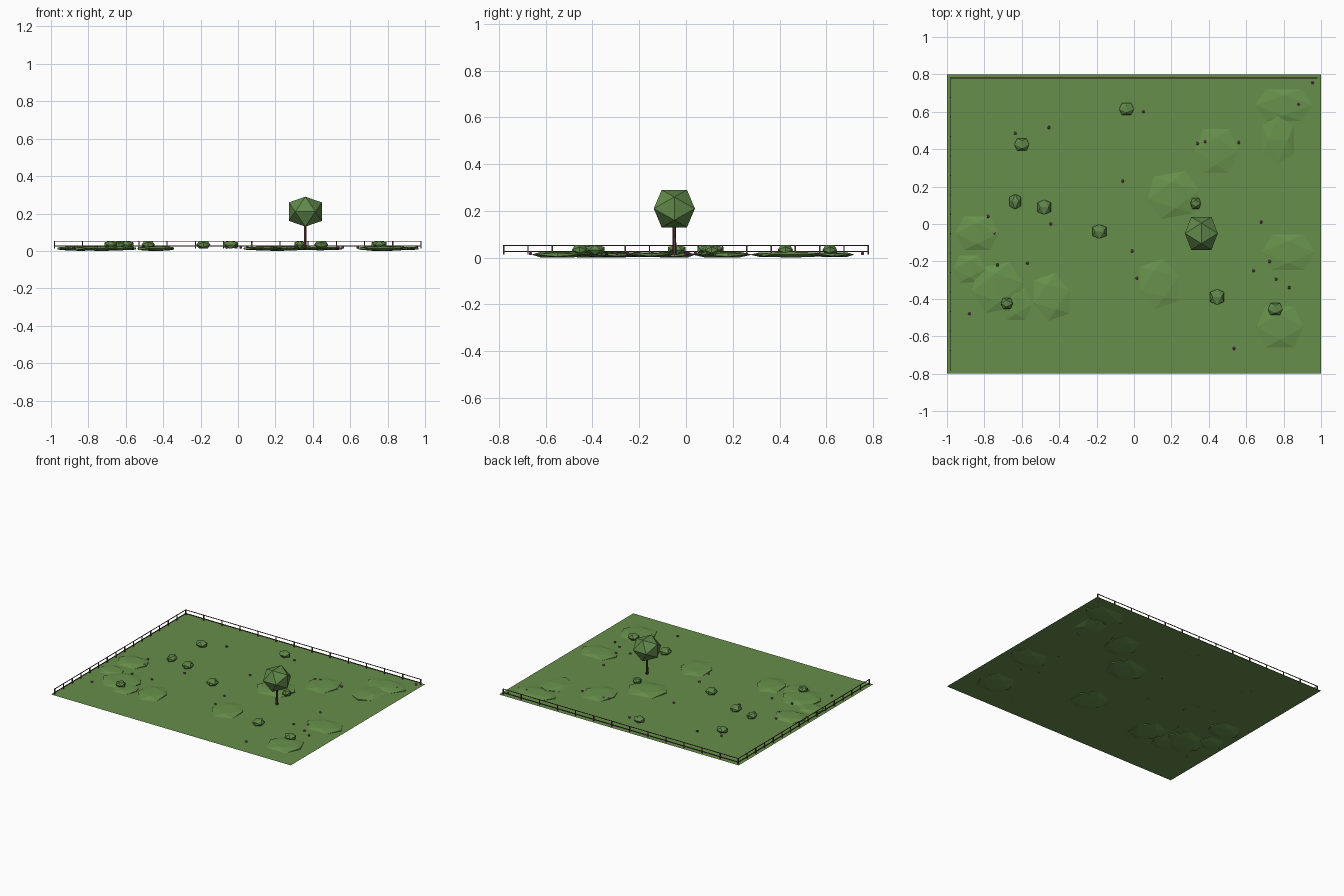
import bpy, bmesh, math
from mathutils import Matrix, Vector

if "Cube" in bpy.data.objects:
    bpy.data.objects.remove(bpy.data.objects["Cube"])

T = (1 + 5 ** 0.5) / 2
G = 0.013          # lawn level


def material(name, rgb):
    m = bpy.data.materials.new(name)
    lin = [((c / 255 + 0.055) / 1.055) ** 2.4 for c in rgb]
    m.diffuse_color = (*lin, 1)
    m.use_nodes = True
    m.node_tree.nodes["Principled BSDF"].inputs["Base Color"].default_value = m.diffuse_color
    return m


LAWN = material("lawn green", (102, 142, 74))
HILL = material("mound green", (104, 146, 76))
LEAF = material("leaf green", (96, 136, 74))
DARK = material("sprout green", (58, 92, 50))
WOOD = material("brown wood", (92, 58, 56))
PETAL = material("purple petals", (150, 72, 136))


def finish(name, bm, mat):
    me = bpy.data.meshes.new(name)
    bm.to_mesh(me)
    bm.free()
    me.materials.append(mat)
    ob = bpy.data.objects.new(name, me)
    bpy.context.collection.objects.link(ob)
    return ob


def ico(name, centre, size, mat, turn=0):
    """Flat-faced icosahedron standing on an edge; size is its full width, depth, height."""
    bm = bmesh.new()
    for a in (-1, 1):
        for b in (-1, 1):
            for v in ((0, a / T, b), (a / T, b, 0), (b, 0, a / T)):
                bm.verts.new(v)
    bmesh.ops.convex_hull(bm, input=bm.verts[:])
    w, d, h = size
    if turn == 90:
        w, d = d, w
    bmesh.ops.scale(bm, vec=(w / 2, d / 2, h / 2), verts=bm.verts)
    bmesh.ops.rotate(bm, matrix=Matrix.Rotation(math.radians(turn), 3, 'Z'), verts=bm.verts)
    bmesh.ops.translate(bm, vec=centre, verts=bm.verts)
    bmesh.ops.recalc_face_normals(bm, faces=bm.faces)
    return finish(name, bm, mat)


def add_box(bm, lo, hi):
    lo, hi = Vector(lo), Vector(hi)
    mat = Matrix.Translation((lo + hi) / 2) @ Matrix.Diagonal((*(hi - lo), 1))
    bmesh.ops.create_cube(bm, size=1, matrix=mat)


# Lawn
bm = bmesh.new()
bmesh.ops.create_grid(bm, x_segments=1, y_segments=1, size=1,
                      matrix=Matrix.Diagonal((1, 0.8, 1, 1)))
bmesh.ops.translate(bm, vec=(0, 0, G), verts=bm.verts)
finish("lawn", bm, LAWN)

# Low grassy mounds: x, y, width, depth, turn
mounds = [
    (0.44, 0.39, 0.23, 0.235, 0), (0.21, 0.155, 0.28, 0.23, 10),
    (0.80, 0.635, 0.31, 0.17, 0), (0.77, 0.45, 0.17, 0.25, 90),
    (0.825, -0.15, 0.28, 0.19, 0), (0.78, -0.55, 0.25, 0.22, 0),
    (0.135, -0.32, 0.22, 0.24, 20), (-0.84, -0.05, 0.23, 0.18, 0),
    (-0.88, -0.24, 0.17, 0.145, 0), (-0.73, -0.34, 0.28, 0.245, 10),
    (-0.63, -0.43, 0.17, 0.165, 0), (-0.44, -0.39, 0.20, 0.23, 20)]
for i, (x, y, w, d, t) in enumerate(mounds):
    ico(f"mound_{i}", (x, y, G), (w, d, 0.026 if i % 2 else 0.02), HILL, t)

# Bushes
bushes = [
    (-0.04, 0.615, 0.08, 0.062, 0), (-0.60, 0.425, 0.08, 0.065, 0),
    (-0.635, 0.12, 0.06, 0.08, 90), (-0.48, 0.09, 0.07, 0.08, 90),
    (-0.185, -0.04, 0.075, 0.075, 90), (0.33, 0.11, 0.056, 0.06, 0),
    (0.445, -0.39, 0.075, 0.083, 90), (0.755, -0.455, 0.08, 0.065, 0),
    (-0.68, -0.425, 0.065, 0.06, 0)]
for i, (x, y, w, d, t) in enumerate(bushes):
    ico(f"bush_{i}", (x, y, 0.033), (w, d, 0.042), LEAF, t)

# Tree
bm = bmesh.new()
bmesh.ops.create_cone(bm, cap_ends=True, segments=6, radius1=0.009, radius2=0.007,
                      depth=0.15, matrix=Matrix.Translation((0.36, -0.05, G + 0.075)))
finish("tree_trunk", bm, WOOD)
ico("tree_crown", (0.36, -0.05, 0.21), (0.176, 0.176, 0.16), LEAF)

# Flowers and sprouts dotted over the lawn
flowers = [
    (0.05, 0.60), (-0.635, 0.485), (0.34, 0.43), (0.38, 0.44), (0.56, 0.435),
    (0.88, 0.64), (0.955, 0.755), (-0.78, 0.04), (-0.745, -0.05), (-0.86, -0.10),
    (-0.445, 0.0), (-0.57, -0.21), (-0.88, -0.48), (-0.01, -0.145), (0.015, -0.29),
    (0.68, 0.01), (0.725, -0.20), (0.64, -0.25), (0.76, -0.295), (0.535, -0.665),
    (-0.06, 0.23)]
sprouts = [(-0.455, 0.515), (-0.73, -0.22), (0.83, -0.34)]
for i, (x, y) in enumerate(flowers):
    ico(f"flower_{i}", (x, y, G + 0.005), (0.015, 0.015, 0.013), PETAL)
for i, (x, y) in enumerate(sprouts):
    ico(f"sprout_{i}", (x, y, G + 0.005), (0.016, 0.016, 0.013), DARK)


# Fence runs along the back and the left: posts and two rails
def fence(name, a, b, count):
    bm = bmesh.new()
    a, b = Vector(a), Vector(b)
    for i in range(count + 1):
        p = a.lerp(b, i / count)
        add_box(bm, (p.x - 0.003, p.y - 0.003, G), (p.x + 0.003, p.y + 0.003, 0.054))
    for z in (0.026, 0.052):
        add_box(bm, (a.x - 0.002, a.y - 0.002, z - 0.002), (b.x + 0.002, b.y + 0.002, z + 0.002))
    finish(name, bm, WOOD)


fence("back_fence", (-0.982, 0.78), (0.978, 0.78), 13)
fence("left_fence", (-0.982, -0.78), (-0.982, 0.78), 15)
